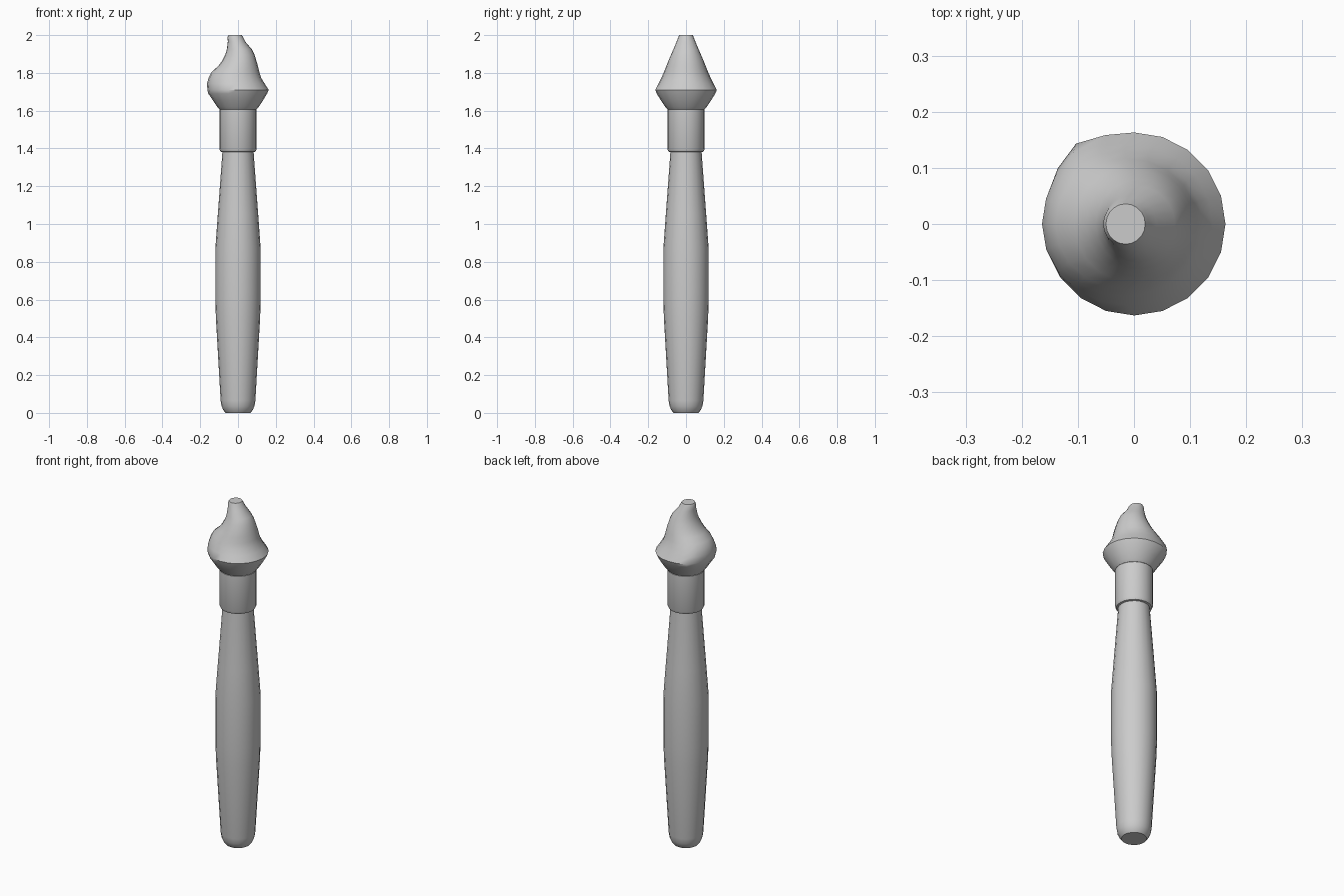
import bpy, bmesh, math

if "Cube" in bpy.data.objects:
    bpy.data.objects.remove(bpy.data.objects["Cube"])

SIDES = 20


def skin_rings(name, rings):
    """Join rings of points into a capped, smooth-shaded tube."""
    bm = bmesh.new()
    loops = [[bm.verts.new(p) for p in ring] for ring in rings]
    for lo, hi in zip(loops, loops[1:]):
        for i in range(SIDES):
            j = (i + 1) % SIDES
            bm.faces.new((lo[i], lo[j], hi[j], hi[i]))
    bm.faces.new(loops[0][::-1])
    bm.faces.new(loops[-1])
    mesh = bpy.data.meshes.new(name)
    bm.to_mesh(mesh)
    bm.free()
    obj = bpy.data.objects.new(name, mesh)
    bpy.context.collection.objects.link(obj)
    bpy.ops.object.select_all(action='DESELECT')
    obj.select_set(True)
    bpy.context.view_layer.objects.active = obj
    bpy.ops.object.shade_smooth_by_angle(angle=math.radians(40))
    return obj


def lathe(name, profile):
    angles = [2 * math.pi * i / SIDES for i in range(SIDES)]
    return skin_rings(name, [[(r * math.cos(a), r * math.sin(a), z) for a in angles]
                             for r, z in profile])


# Wooden handle, swelling in the middle
lathe("handle", [(0.066, 0), (0.076, 0.012), (0.087, 0.035), (0.092, 0.065),
                 (0.117, 0.50), (0.12, 0.60), (0.12, 0.87), (0.107, 1.05),
                 (0.084, 1.36), (0.082, 1.40)])

# Metal collar
lathe("ferrule", [(0.082, 1.38), (0.093, 1.383), (0.099, 1.397),
                  (0.099, 1.605), (0.093, 1.612)])

# Bristle head: z, then reach to the left (-x), to front/back, and to the right (+x)
HEAD = [(1.607, 0.098, 0.098, 0.098), (1.620, 0.110, 0.110, 0.110),
        (1.655, 0.133, 0.133, 0.133), (1.690, 0.157, 0.155, 0.154),
        (1.710, 0.162, 0.163, 0.163), (1.745, 0.164, 0.145, 0.140),
        (1.775, 0.155, 0.130, 0.122), (1.805, 0.140, 0.117, 0.113),
        (1.835, 0.106, 0.105, 0.106), (1.862, 0.085, 0.094, 0.098),
        (1.895, 0.068, 0.080, 0.088), (1.925, 0.059, 0.067, 0.073),
        (1.965, 0.054, 0.050, 0.039), (1.990, 0.055, 0.040, 0.026),
        (2.000, 0.050, 0.036, 0.020)]
rings = []
for z, left, side, right in HEAD:
    cx = (right - left) / 2
    half = (right + left) / 2
    swell = 0.09 * math.exp(-((z - 1.72) / 0.06) ** 2)
    ring = []
    for i in range(SIDES):
        a = 2 * math.pi * i / SIDES
        # slight lump on the back left
        k = 1 + swell * math.exp(-((a - math.radians(128)) / 0.3) ** 2)
        ring.append((k * (cx + half * math.cos(a)), k * side * math.sin(a), z))
    rings.append(ring)
skin_rings("bristles", rings)
